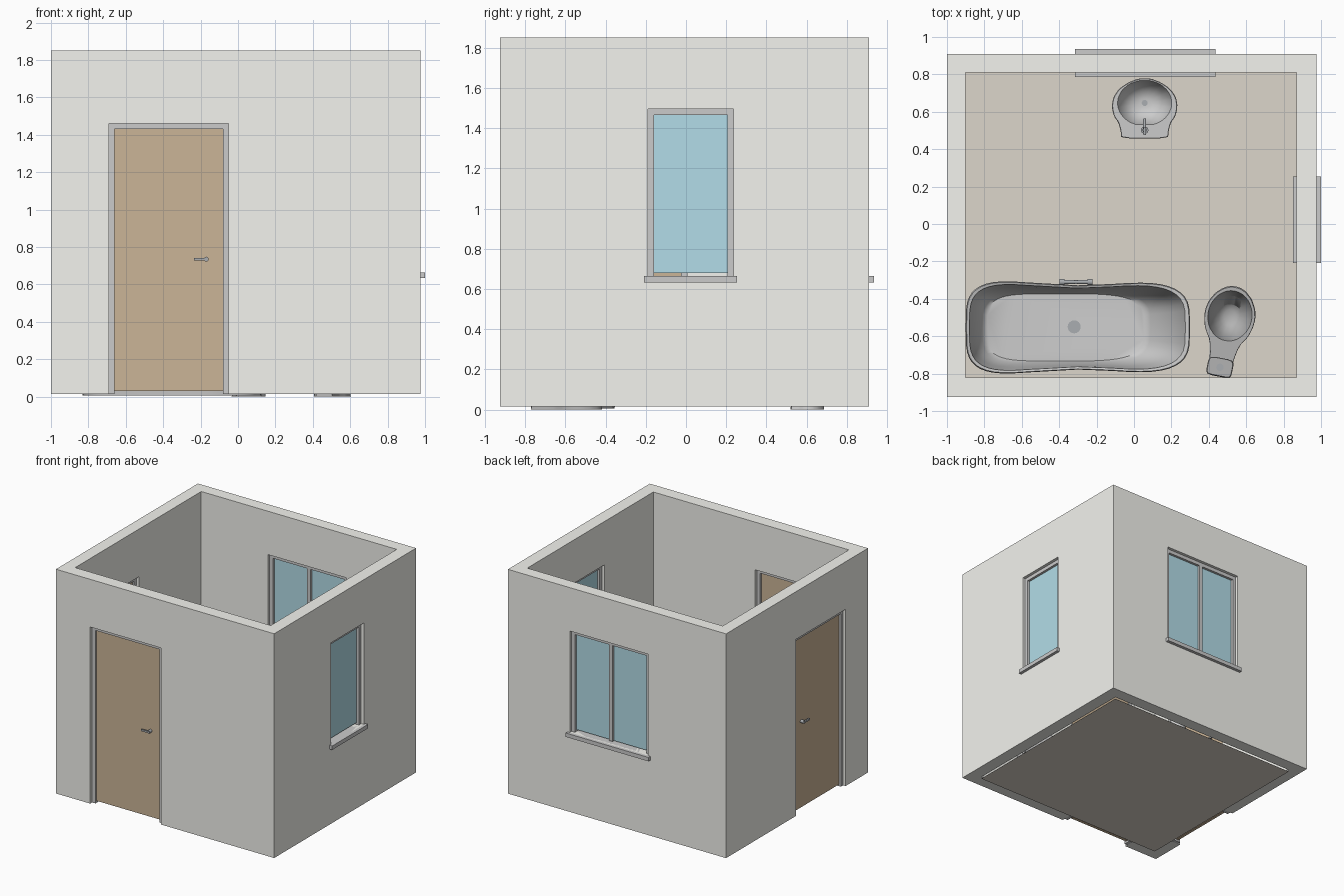
import bpy, bmesh, math
from mathutils import Vector, Matrix

if "Cube" in bpy.data.objects:
    bpy.data.objects.remove(bpy.data.objects["Cube"])


def material(name, rgb):
    m = bpy.data.materials.new(name)
    m.diffuse_color = (*rgb, 1)
    m.use_nodes = True
    m.node_tree.nodes["Principled BSDF"].inputs["Base Color"].default_value = m.diffuse_color
    return m


WALL = material("wall paint", (0.9, 0.9, 0.86))
FLOOR = material("floor tile", (0.72, 0.67, 0.6))
WOOD = material("door wood", (0.6, 0.46, 0.31))
GLASS = material("window glass", (0.45, 0.72, 0.81))
DARK = material("dark ceramic", (0.45, 0.45, 0.45))
METAL = material("metal", (0.4, 0.42, 0.44))


def finish(name, bm, mat=None, smooth=None):
    bmesh.ops.recalc_face_normals(bm, faces=bm.faces[:])
    me = bpy.data.meshes.new(name)
    bm.to_mesh(me)
    bm.free()
    ob = bpy.data.objects.new(name, me)
    bpy.context.collection.objects.link(ob)
    if mat:
        me.materials.append(mat)
    if smooth:
        bpy.ops.object.select_all(action='DESELECT')
        ob.select_set(True)
        bpy.context.view_layer.objects.active = ob
        bpy.ops.object.shade_smooth_by_angle(angle=math.radians(smooth))
    return ob


def box(name, lo, hi, mat=None, M=Matrix()):
    lo, hi = Vector(lo), Vector(hi)
    bm = bmesh.new()
    bmesh.ops.create_cube(bm, size=1, matrix=M @ Matrix.Translation((lo + hi) / 2)
                          @ Matrix.Diagonal((*(hi - lo), 1)))
    return finish(name, bm, mat)


def rod(name, p, q, r, mat=METAL, M=Matrix(), seg=16):
    p, q = M @ Vector(p), M @ Vector(q)
    d = q - p
    rot = d.to_track_quat('Z', 'Y').to_matrix().to_4x4()
    bm = bmesh.new()
    bmesh.ops.create_cone(bm, cap_ends=True, segments=seg, radius1=r, radius2=r, depth=d.length,
                          matrix=Matrix.Translation((p + q) / 2) @ rot)
    return finish(name, bm, mat, 40)


def loft(name, rings, mat=None, M=Matrix(), smooth=40):
    bm = bmesh.new()
    vs = [[bm.verts.new(M @ Vector(c)) for c in ring] for ring in rings]
    n = len(vs[0])
    for a, b in zip(vs, vs[1:]):
        for i in range(n):
            j = (i + 1) % n
            bm.faces.new((a[i], a[j], b[j], b[i]))
    bm.faces.new(vs[0])
    bm.faces.new(vs[-1])
    return finish(name, bm, mat, smooth)


# Room shell with door and window openings cut out
walls = box("walls", (-1, -0.925, 0.015), (0.975, 0.91, 1.85), WALL)
cutters = [box("room_cutter", (-0.9, -0.82, -0.5), (0.87, 0.81, 2.5))]

bm = bmesh.new()
bm.faces.new([bm.verts.new(c) for c in
              ((-0.9, -0.82, 0), (0.87, -0.82, 0), (0.87, 0.81, 0), (-0.9, 0.81, 0))])
finish("floor", bm, FLOOR)


def wall_frame(x, y, turn):
    # local x runs along the wall, local -y points outdoors
    return Matrix.Translation((x, y, 0)) @ Matrix.Rotation(math.radians(turn), 4, 'Z')


def frame(name, w, z0, z1, M, deep=0.028):
    cutters.append(box(name + "_cutter", (-w, -0.2, z0 if z0 > 0.1 else -0.2), (w, 0.2, z1), None, M))
    for s, side in ((-1, "left"), (1, "right")):
        xs = sorted((s * w, s * (w - 0.03)))
        box(f"{name}_{side}_jamb", (xs[0], -deep, z0), (xs[1], deep, z1), None, M)
    box(name + "_head", (-w + 0.03, -deep, z1 - 0.03), (w - 0.03, deep, z1), None, M)


def door(name, M, side):
    w = 0.32
    frame(name, w, 0.015, 1.46, M)
    box(name + "_leaf", (-w + 0.03, -0.012, 0.03), (w - 0.03, 0.012, 1.43), WOOD, M)
    # lever handles on both faces
    for f, face in ((-1, "outer"), (1, "inner")):
        x = side * 0.2
        rod(f"{name}_{face}_handle_post", (x, f * 0.012, 0.735), (x, f * 0.042, 0.735), 0.013, METAL, M)
        xs = sorted((x + side * 0.012, x - side * 0.065))
        ys = sorted((f * 0.034, f * 0.046))
        box(f"{name}_{face}_lever", (xs[0], ys[0], 0.728), (xs[1], ys[1], 0.742), METAL, M)


def window(name, M, w, panes, sill):
    frame(name, w, 0.665, 1.495, M)
    box(name + "_sill", (-sill, -0.077, 0.633), (sill, 0.073, 0.665), None, M)
    span = 2 * (w - 0.03) / panes
    for i in range(panes):
        x = -w + 0.03 + i * span
        box(f"{name}_pane_{i}", (x, -0.008, 0.68), (x + span, 0.008, 1.465), GLASS, M)
        if i:
            box(f"{name}_mullion", (x - 0.016, -0.028, 0.68), (x + 0.016, 0.028, 1.465), None, M)


door("front_door", wall_frame(-0.37, -0.8725, 0), 1)
door("side_door", wall_frame(-0.95, -0.315, 270), -1)
window("right_window", wall_frame(0.9225, 0.0225, 90), 0.2125, 1, 0.232)
window("back_window", wall_frame(0.06, 0.858, 180), 0.355, 2, 0.375)

for c in cutters:
    mod = walls.modifiers.new("cut", 'BOOLEAN')
    mod.operation, mod.solver, mod.object = 'DIFFERENCE', 'EXACT', c
bpy.context.view_layer.objects.active = walls
for mod in list(walls.modifiers):
    bpy.ops.object.modifier_apply(modifier=mod.name)
for c in cutters:
    bpy.data.objects.remove(c)


# Freestanding bathtub: pinched waist, rim raised at the ends
def tub_ring(x0, x1, hy, pinch, z, lift, n=48):
    cx, a, out = (x0 + x1) / 2, (x1 - x0) / 2, []
    for i in range(n):
        t = 2 * math.pi * i / n
        c, s = math.cos(t), math.sin(t)
        u = math.copysign(abs(c) ** (0.6 if c > 0 else 0.4), c)
        v = math.copysign(abs(s) ** 0.5, s) * (1 - pinch * math.cos(u * math.pi / 2) ** 2)
        out.append((cx + a * u, -0.553 + hy * v, z + lift * u * u))
    return out


loft("bathtub", [tub_ring(*r) for r in (
    (-0.83, 0.12, 0.205, 0.05, 0.005, 0), (-0.84, 0.14, 0.21, 0.06, 0.04, 0),
    (-0.86, 0.2, 0.23, 0.1, 0.2, 0.01), (-0.89, 0.28, 0.255, 0.14, 0.36, 0.05),
    (-0.9, 0.3, 0.265, 0.15, 0.385, 0.06), (-0.895, 0.295, 0.26, 0.15, 0.4, 0.06),
    (-0.88, 0.275, 0.247, 0.15, 0.395, 0.06), (-0.86, 0.22, 0.225, 0.1, 0.25, 0.02),
    (-0.81, 0.09, 0.195, 0.04, 0.09, 0), (-0.785, 0.055, 0.18, 0, 0.07, 0))])
rod("tub_drain", (-0.32, -0.55, 0.06), (-0.32, -0.55, 0.076), 0.035)
rod("tub_drain_plug", (-0.32, -0.55, 0.07), (-0.32, -0.55, 0.082), 0.02)
# Mixer on the tub rim
rod("tub_mixer_bar", (-0.38, -0.31, 0.43), (-0.24, -0.31, 0.43), 0.011)
for x in (-0.385, -0.235):
    rod("tub_mixer_knob", (x - 0.013, -0.31, 0.43), (x + 0.013, -0.31, 0.43), 0.017)
rod("tub_mixer_stem", (-0.31, -0.31, 0.33), (-0.31, -0.31, 0.44), 0.01)


# Toilet and washbasin share one recipe: mirrored outline, foot rings, oval bowl
def outline(half):
    pts = [(w, y) for y, w in half] + [(-w, y) for y, w in reversed(half)]
    out = []
    for (x0, y0), (x1, y1) in zip(pts, pts[1:] + pts[:1]):
        out += [(x0 * .8 + x1 * .2, y0 * .8 + y1 * .2), (x0 * .2 + x1 * .8, y0 * .2 + y1 * .8)]
    return out


def bowl(name, half, pivot, centre, radii, outer, inner, mat, M):
    pts = outline(half)
    rings = [[(x * s, pivot + (y - pivot) * s, z) for x, y in pts] for z, s in outer]
    angles = [math.atan2((y - centre) / radii[1], x / radii[0]) for x, y in pts]
    rings += [[(radii[0] * s * math.cos(a), centre + radii[1] * s * math.sin(a), z)
               for a in angles] for z, s in inner]
    loft(name, rings, mat, M)


T = Matrix.Translation((0.45, -0.815, 0)) @ Matrix.Rotation(math.radians(-11), 4, 'Z')
bowl("toilet", [(0, .06), (.03, .068), (.1, .064), (.18, .08), (.24, .118), (.29, .133),
                (.34, .137), (.39, .126), (.44, .098), (.475, .058), (.49, .02)],
     0.18, 0.33, (0.118, 0.135),
     [(0.002, .72), (.04, .7), (.14, .68), (.22, .88), (.265, .99), (.285, 1), (.295, .98)],
     [(.295, 1), (.28, .97), (.2, .8), (.14, .5), (.12, .25)], DARK, T)
tank = outline([(0.002, .06), (.02, .069), (.08, .069), (.1, .055)])
loft("toilet_tank", [[(x * s, 0.05 + (y - 0.05) * s, z) for x, y in tank]
                     for z, s in ((.28, .93), (.46, 1), (.485, 1), (.495, .94))], DARK, T)
rod("flush_button_ring", (0, .05, .49), (0, .05, .5), 0.034, DARK, T)
rod("flush_button", (0, .05, .495), (0, .05, .507), 0.02, METAL, T)
for x in (-0.042, 0.042):
    rod("seat_hinge", (x, .15, .285), (x, .15, .303), 0.009, DARK, T)

S = Matrix.Translation((0.057, 0.457, 0))
bowl("washbasin", [(0, .125), (.04, .128), (.085, .14), (.12, .165), (.17, .176), (.22, .168),
                   (.265, .138), (.3, .088), (.322, .03)],
     0.13, 0.19, (0.145, 0.122),
     [(0.002, .52), (.03, .5), (.07, .38), (.38, .34), (.45, .5), (.52, .86), (.57, .99), (.59, 1),
      (.6, .98)],
     [(.6, 1), (.585, .96), (.53, .8), (.49, .5), (.48, .2)], None, S)
rod("basin_drain", (0, .19, .475), (0, .19, .484), 0.016, METAL, S)
# Basin tap
rod("tap_base", (0, .045, .59), (0, .045, .61), 0.02, METAL, S)
rod("tap_body", (0, .045, .6), (0, .045, .67), 0.012, METAL, S)
rod("tap_spout", (0, .045, .655), (0, .105, .645), 0.008, METAL, S)
box("tap_lever", (-0.007, .02, .67), (0.007, .06, .68), METAL, S)
